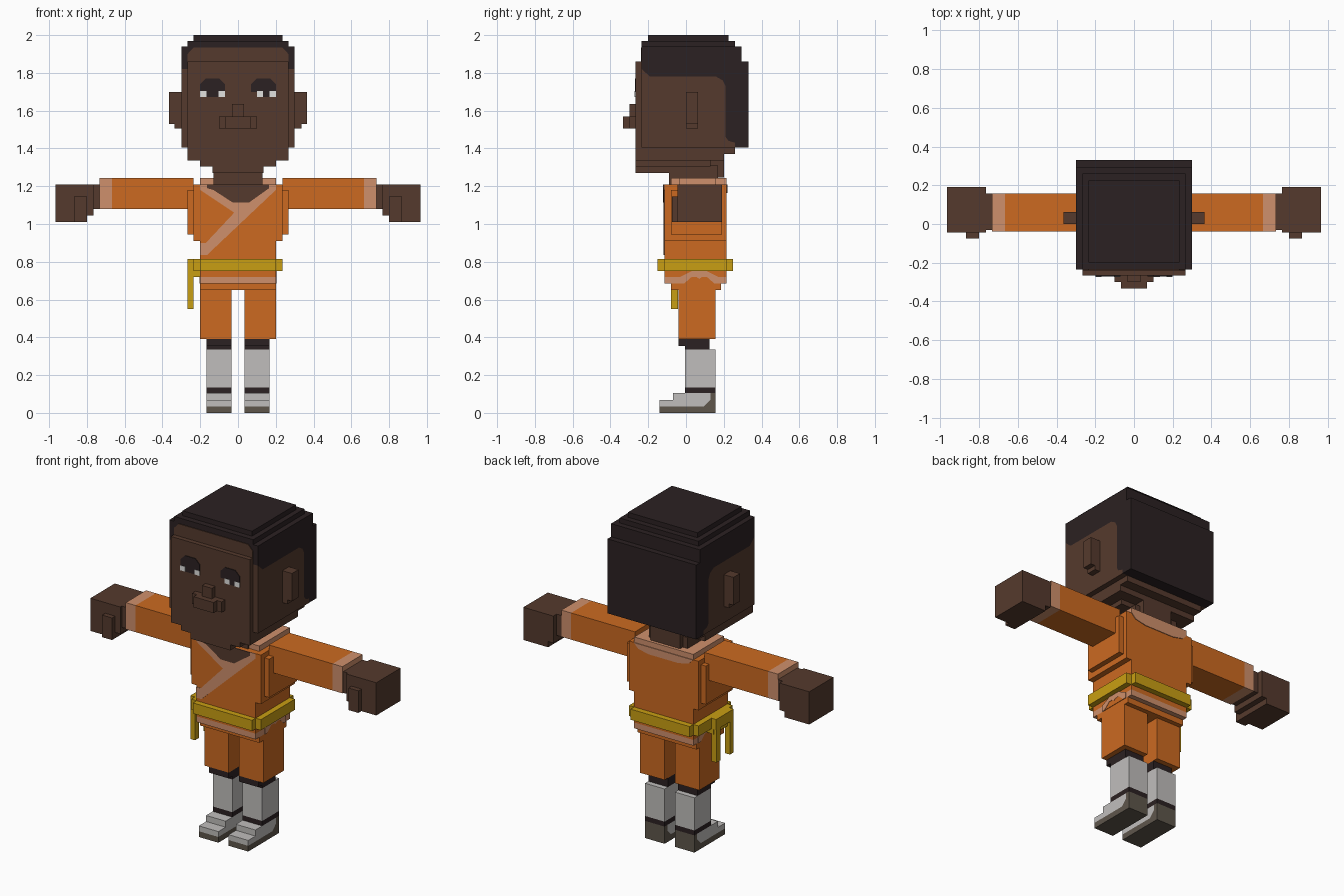
import bpy, bmesh

def srgb(h):
    v = [int(h[i:i + 2], 16) / 255 for i in (0, 2, 4)]
    return [c / 12.92 if c <= .04045 else ((c + .055) / 1.055) ** 2.4 for c in v] + [1]

def material(name, h):
    m = bpy.data.materials.new(name)
    m.diffuse_color = srgb(h)
    return m

SKIN = material("brown_skin", "553A2D")
HAIR = material("dark_hair", "2B2122")
ORANGE = material("orange_cloth", "CC6A21")
TRIM = material("tan_trim", "CF906C")
YELLOW = material("yellow_belt", "C99F13")
SOCK = material("pale_sock", "C0BEBC")
SOLE = material("grey_sole", "5E564B")
WHITE = material("eye_white", "E2E2E0")

def prism(name, pts, axis, a, b, mat):
    """Extrude a flat outline from a to b: axis x takes (y, z), axis y takes (x, z)."""
    bm = bmesh.new()
    rings = []
    for d in (a, b):
        rings.append([bm.verts.new((d, p, q) if axis == 'x' else (p, d, q)) for p, q in pts])
    bm.faces.new(rings[0])
    bm.faces.new(rings[1])
    n = len(pts)
    for i in range(n):
        j = (i + 1) % n
        bm.faces.new((rings[0][i], rings[0][j], rings[1][j], rings[1][i]))
    bmesh.ops.recalc_face_normals(bm, faces=bm.faces)
    me = bpy.data.meshes.new(name)
    bm.to_mesh(me)
    bm.free()
    me.materials.append(mat)
    ob = bpy.data.objects.new(name, me)
    bpy.context.collection.objects.link(ob)
    return ob

def box(name, x0, x1, y0, y1, z0, z1, mat):
    return prism(name, [(x0, z0), (x1, z0), (x1, z1), (x0, z1)], 'y', y0, y1, mat)

def block(name, hx, y0, y1, z0, z1, mat):
    return box(name, -hx, hx, y0, y1, z0, z1, mat)

def pair(name, x0, x1, *rest):
    for side, s in (("left", -1), ("right", 1)):
        box(f"{side}_{name}", *sorted((s * x0, s * x1)), *rest)

def pair_prism(name, pts, x0, x1, mat):
    for side, s in (("left", -1), ("right", 1)):
        prism(f"{side}_{name}", pts, 'x', s * x0, s * x1, mat)

# Head: skin and hair share one side profile
hairline = [(-.235, 1.82), (-.19, 1.78), (.16, 1.78), (.195, 1.76), (.21, 1.73),
            (.21, 1.46), (.225, 1.44), (.26, 1.43), (.26, 1.405)]
prism("head", hairline + [(-.235, 1.405)], 'x', -.3, .3, SKIN)
prism("hair", hairline + [(.33, 1.405), (.33, 1.86), (.295, 1.86), (.295, 1.94),
                          (-.235, 1.94)], 'x', -.3, .3, HAIR)
block("hair_step", .267, -.235, .26, 1.94, 1.97, HAIR)
block("hair_top", .235, -.2, .225, 1.97, 2.0, HAIR)
block("face", .267, -.267, -.235, 1.335, 1.86, SKIN)
prism("forehead", [(-.267, 1.86), (.267, 1.86), (.267, 1.90), (.235, 1.935),
                   (-.235, 1.935), (-.267, 1.90)], 'y', -.239, -.235, SKIN)
block("jaw_upper", .267, -.235, .26, 1.37, 1.405, SKIN)
block("jaw_lower", .267, -.235, .2, 1.335, 1.37, SKIN)
block("jaw_base", .2, -.267, .13, 1.305, 1.335, SKIN)
block("chin", .135, -.267, -.09, 1.27, 1.305, SKIN)
block("neck", .13, -.09, .17, 1.2, 1.31, SKIN)
block("nape", .1, .1, .2, 1.245, 1.37, SKIN)

# Nose, mouth and ears
block("nose", .033, -.3, -.267, 1.57, 1.635, SKIN)
block("mouth", .1, -.3, -.267, 1.505, 1.57, SKIN)
block("lips", .068, -.333, -.3, 1.505, 1.57, SKIN)
pair("ear", .3, .365, 0, .063, 1.53, 1.7, SKIN)
pair("ear_lobe", .3, .335, 0, .063, 1.505, 1.53, SKIN)

# Eyes: arched dark plates with small whites
for side, s, whites in (("left", -1, (-.2, -.103)), ("right", 1, (.1, .167))):
    arch = [(.07, 1.7), (.2, 1.7), (.2, 1.74), (.17, 1.77), (.1, 1.77), (.07, 1.74)]
    prism(f"{side}_eye", [(s * x, z) for x, z in arch], 'y', -.271, -.267, HAIR)
    for x in whites:
        box(f"{side}_eye_white", x, x + .033, -.273, -.267, 1.673, 1.703, WHITE)
    px = -.167 if s < 0 else .133
    box(f"{side}_pupil", px, px + (.064 if s < 0 else .034), -.271, -.267, 1.673, 1.7, HAIR)

# Tunic
block("chest", .235, -.115, .215, .91, 1.21, ORANGE)
pair("shoulder", .235, .267, -.08, .19, .945, 1.18, ORANGE)
block("waist", .2, -.115, .215, .72, .91, ORANGE)
block("hem", .2, -.115, .215, .685, .72, TRIM)
block("hips", .2, -.08, .185, .65, .685, ORANGE)

# Hem slit on each side
pair_prism("hem_slit", [(-.01, .685), (.15, .685), (.15, .72), (-.01, .72)], .2, .203, ORANGE)
pair_prism("slit_trim", [(-.03, .685), (-.01, .685), (.03, .72), (.055, .72), (.07, .71),
                         (.085, .72), (.11, .72), (.15, .685), (.17, .685), (.17, .72),
                         (.11, .75), (.03, .75), (-.03, .72)], .2, .205, TRIM)

# Open collar, wrap band and collar rim
prism("wrap_band", [(.2, 1.21), (.2, 1.18), (-.165, .835), (-.2, .835), (-.2, .9),
                    (-.17, .9), (-.02, 1.06), (-.2, 1.18), (-.2, 1.21)],
      'y', -.118, -.115, TRIM)
prism("open_collar", [(-.165, 1.21), (.165, 1.21), (.165, 1.19), (.06, 1.115),
                      (-.03, 1.115), (-.13, 1.18), (-.165, 1.19)], 'y', -.122, -.115, SKIN)
pair("collar_side", .13, .2, -.08, .215, 1.21, 1.243, TRIM)
block("collar_back", .13, .17, .215, 1.21, 1.243, TRIM)
prism("collar_back_trim", [(-.2, 1.21), (-.17, 1.18), (-.1, 1.165), (.1, 1.165),
                           (.17, 1.18), (.2, 1.21)], 'y', .215, .219, TRIM)

# Belt with two hanging tails
block("belt_wide", .235, -.115, .215, .75, .815, YELLOW)
block("belt_deep", .2, -.15, .25, .75, .815, YELLOW)
box("belt_knot", -.267, -.235, -.08, .09, .75, .815, YELLOW)
box("belt_knot_base", -.25, -.2, -.08, .09, .72, .75, YELLOW)
for i, y in enumerate((-.08, .05)):
    box(f"belt_tail_{i + 1}", -.267, -.235, y, y + .037, .55, .75, YELLOW)

# Arms and hands
pair("sleeve", .235, .667, -.038, .158, 1.08, 1.243, ORANGE)
pair("cuff", .667, .733, -.038, .158, 1.08, 1.243, TRIM)
pair("wrist", .733, .765, -.03, .158, 1.08, 1.21, SKIN)
pair("palm", .765, .967, -.045, .19, 1.045, 1.21, SKIN)
pair("fingers", .8, .967, -.045, .19, 1.01, 1.045, SKIN)
pair("thumb", .8, .867, -.075, -.045, 1.01, 1.145, SKIN)

# Legs, socks and shoes
pair("trouser_leg", .035, .2, -.04, .157, .39, .65, ORANGE)
pair("leg_band", .035, .167, -.04, .125, .355, .39, HAIR)
pair("leg_band_lower", .035, .167, -.005, .125, .335, .355, HAIR)
pair("sock", .035, .167, -.005, .157, .135, .335, SOCK)
pair("ankle_band", .035, .167, -.005, .157, .105, .135, HAIR)
pair_prism("shoe_sole", [(-.14, 0), (.157, 0), (.157, .105), (.13, .105), (.13, .07),
                         (.095, .035), (-.14, .035)], .035, .167, SOLE)
pair_prism("shoe_upper", [(-.14, .035), (.095, .035), (.13, .07), (.13, .105), (-.07, .105),
                          (-.07, .068), (-.14, .068)], .035, .167, SOCK)
